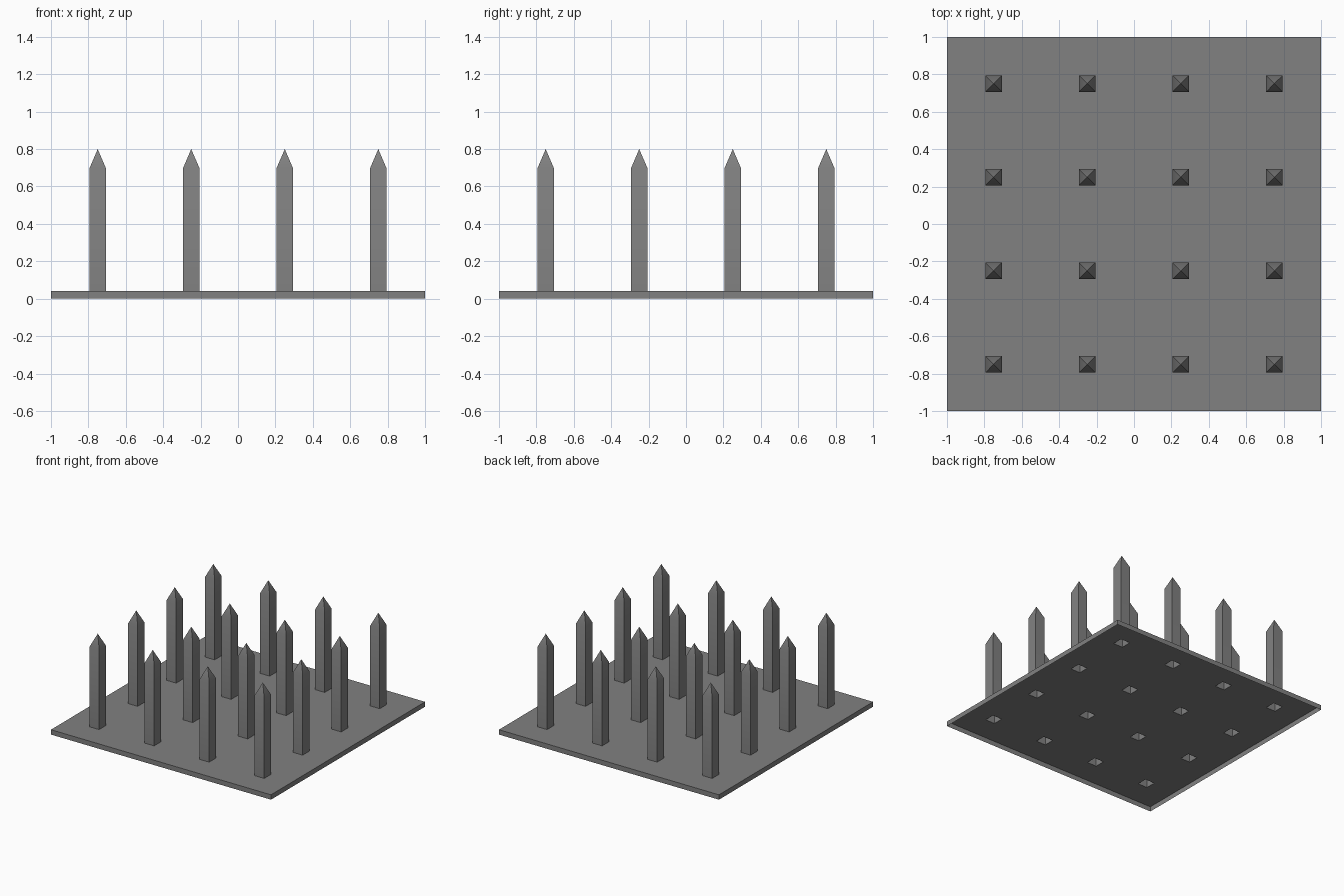
import bpy, bmesh
from math import radians
from mathutils import Matrix

if "Cube" in bpy.data.objects:
    bpy.data.objects.remove(bpy.data.objects["Cube"])

HALF = 0.043      # half width of a spike
PLATE = 0.04      # plate height
SHOULDER, TIP = 0.70, 0.80
CELL = 0.5        # spike spacing

# Dark grey for all parts
grey = bpy.data.materials.new("dark_grey")
grey.diffuse_color = (0.22, 0.22, 0.22, 1)
grey.use_nodes = True
grey.node_tree.nodes["Principled BSDF"].inputs["Base Color"].default_value = grey.diffuse_color


def add_object(name, mesh, loc=(0, 0, 0)):
    ob = bpy.data.objects.new(name, mesh)
    ob.location = loc
    bpy.context.collection.objects.link(ob)
    return ob


# Base plate: 4x4 grid sheet with an open underside
bm = bmesh.new()
bmesh.ops.create_grid(bm, x_segments=4, y_segments=4, size=1,
                      matrix=Matrix.Translation((0, 0, PLATE)))
centres = bm.faces[:]
# Skirt: outer border pulled down to the floor
border = [e for e in bm.edges if e.is_boundary]
res = bmesh.ops.extrude_edge_only(bm, edges=border)
low = [g for g in res['geom'] if isinstance(g, bmesh.types.BMVert)]
bmesh.ops.translate(bm, verts=low, vec=(0, 0, -PLATE))
# Square hole under each spike
bmesh.ops.inset_individual(bm, faces=centres, thickness=CELL / 2 - HALF,
                           use_even_offset=True)
bmesh.ops.delete(bm, geom=centres, context='FACES')
bmesh.ops.recalc_face_normals(bm, faces=bm.faces[:])
plate = bpy.data.meshes.new("base_plate")
bm.to_mesh(plate)
bm.free()
plate.materials.append(grey)
add_object("base_plate", plate)

# Spike: hollow square post with a pyramid tip, open at the bottom
corners = [(-HALF, -HALF), (HALF, -HALF), (HALF, HALF), (-HALF, HALF)]
verts = [(x, y, z) for z in (PLATE, SHOULDER) for x, y in corners] + [(0, 0, TIP)]
faces = []
for i in range(4):
    j = (i + 1) % 4
    faces += [(i, j, j + 4, i + 4), (i + 4, j + 4, 8)]
spike = bpy.data.meshes.new("spike")
spike.from_pydata(verts, [], faces)
spike.materials.append(grey)
# Soft shoulder, sharp corners
spike.shade_smooth()
spike.set_sharp_from_angle(angle=radians(30))

# Rows of spikes sitting over the holes
for r in range(4):
    for c in range(4):
        add_object(f"spike_{r}_{c}", spike, ((c - 1.5) * CELL, (r - 1.5) * CELL, 0))
